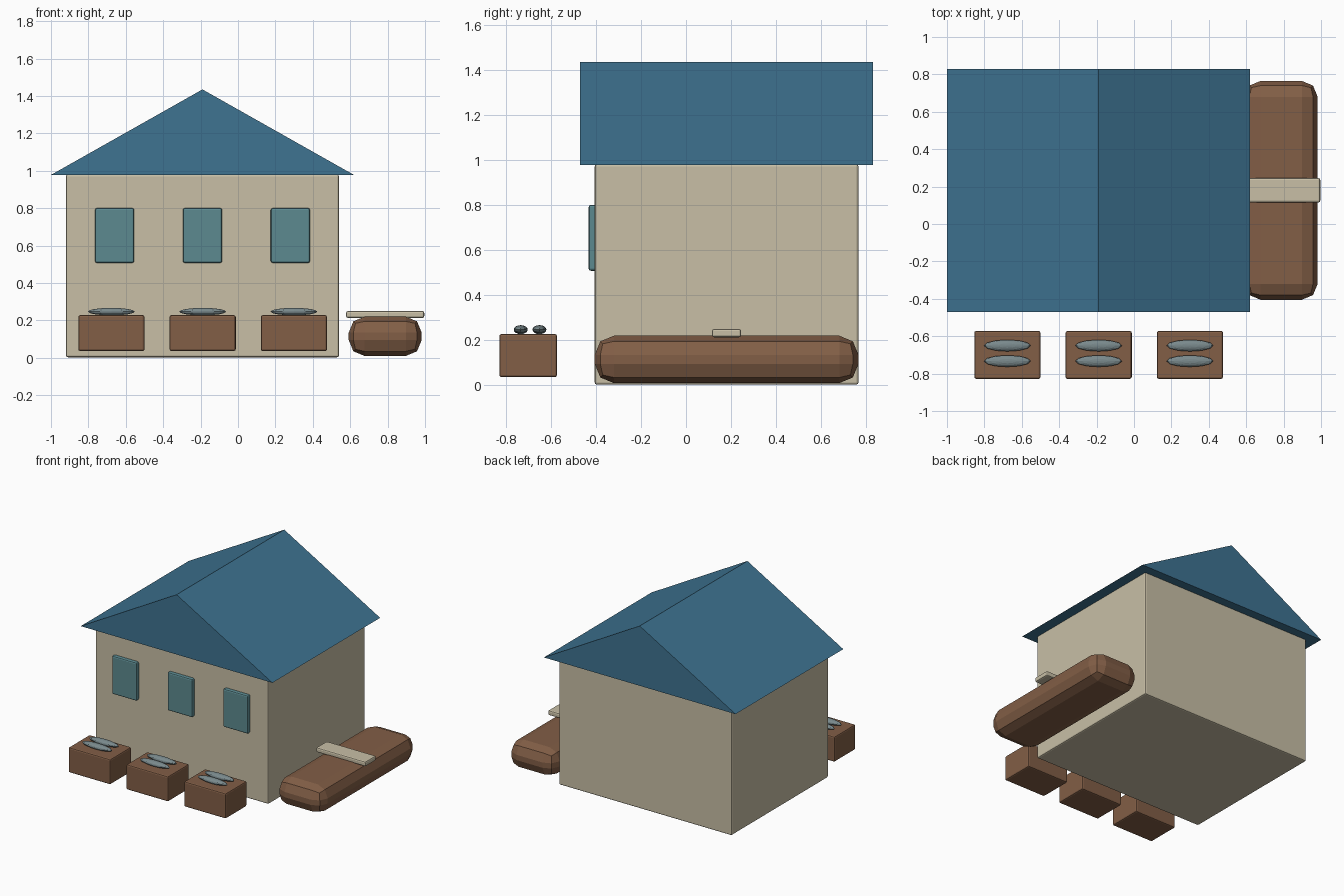
import bpy, bmesh
from mathutils import Matrix

if "Cube" in bpy.data.objects:
    bpy.data.objects.remove(bpy.data.objects["Cube"])


def material(name, rgb):
    m = bpy.data.materials.new(name)
    lin = [((c / 255 + 0.055) / 1.055) ** 2.4 for c in rgb]
    m.diffuse_color = (*lin, 1)
    m.use_nodes = True
    m.node_tree.nodes["Principled BSDF"].inputs["Base Color"].default_value = m.diffuse_color
    return m


plaster = material("plaster", (200, 191, 166))
roof_blue = material("roof blue", (62, 115, 145))
glass = material("window teal", (92, 138, 144))
wood = material("brown wood", (130, 94, 70))
fish_grey = material("fish grey", (122, 138, 141))


def add(name, bm, mat):
    bmesh.ops.recalc_face_normals(bm, faces=bm.faces)
    mesh = bpy.data.meshes.new(name)
    bm.to_mesh(mesh)
    bm.free()
    ob = bpy.data.objects.new(name, mesh)
    mesh.materials.append(mat)
    bpy.context.collection.objects.link(ob)
    return ob


def box(name, x, y, z, mat, bevel, segments=2):
    """Bevelled box given its (min, max) range along each axis."""
    bm = bmesh.new()
    bmesh.ops.create_cube(bm, size=1)
    for v in bm.verts:
        v.co = [(a + b) / 2 + c * (b - a) for (a, b), c in zip((x, y, z), v.co)]
    ob = add(name, bm, mat)
    mod = ob.modifiers.new("rounded edges", "BEVEL")
    mod.width = bevel
    mod.segments = segments
    return ob


# House body
box("house_walls", (-0.92, 0.54), (-0.405, 0.765), (0.003, 0.98), plaster, 0.01)

# Gabled roof: triangle extruded from front to back
bm = bmesh.new()
tri = [bm.verts.new((x, -0.47, z)) for x, z in ((-1, 0.978), (0.62, 0.978), (-0.19, 1.435))]
face = bm.faces.new(tri)
ext = bmesh.ops.extrude_face_region(bm, geom=[face], use_keep_orig=True)
bmesh.ops.translate(bm, vec=(0, 1.3, 0),
                    verts=[g for g in ext["geom"] if isinstance(g, bmesh.types.BMVert)])
add("gable_roof", bm, roof_blue)

# Windows, and crates each holding two fish
for i in range(3):
    wx = -0.66 + 0.47 * i
    box(f"window_{i + 1}", (wx - 0.105, wx + 0.105), (-0.432, -0.395), (0.508, 0.80), glass, 0.01)
    cx = -0.677 + 0.488 * i
    box(f"crate_{i + 1}", (cx - 0.177, cx + 0.177), (-0.828, -0.572), (0.036, 0.228), wood, 0.01)
    for j, fy in enumerate((-0.733, -0.650)):
        bm = bmesh.new()
        bmesh.ops.create_uvsphere(
            bm, u_segments=12, v_segments=8, radius=1,
            matrix=Matrix.Translation((cx, fy, 0.247)) @ Matrix.Diagonal((0.125, 0.031, 0.02, 1)))
        add(f"fish_{i + 1}_{j + 1}", bm, fish_grey)

# Boat hull with a seat plank across it
box("boat_hull", (0.592, 0.982), (-0.405, 0.765), (0.01, 0.22), wood, 0.085)
box("boat_seat", (0.578, 0.996), (0.115, 0.245), (0.213, 0.25), plaster, 0.01)
